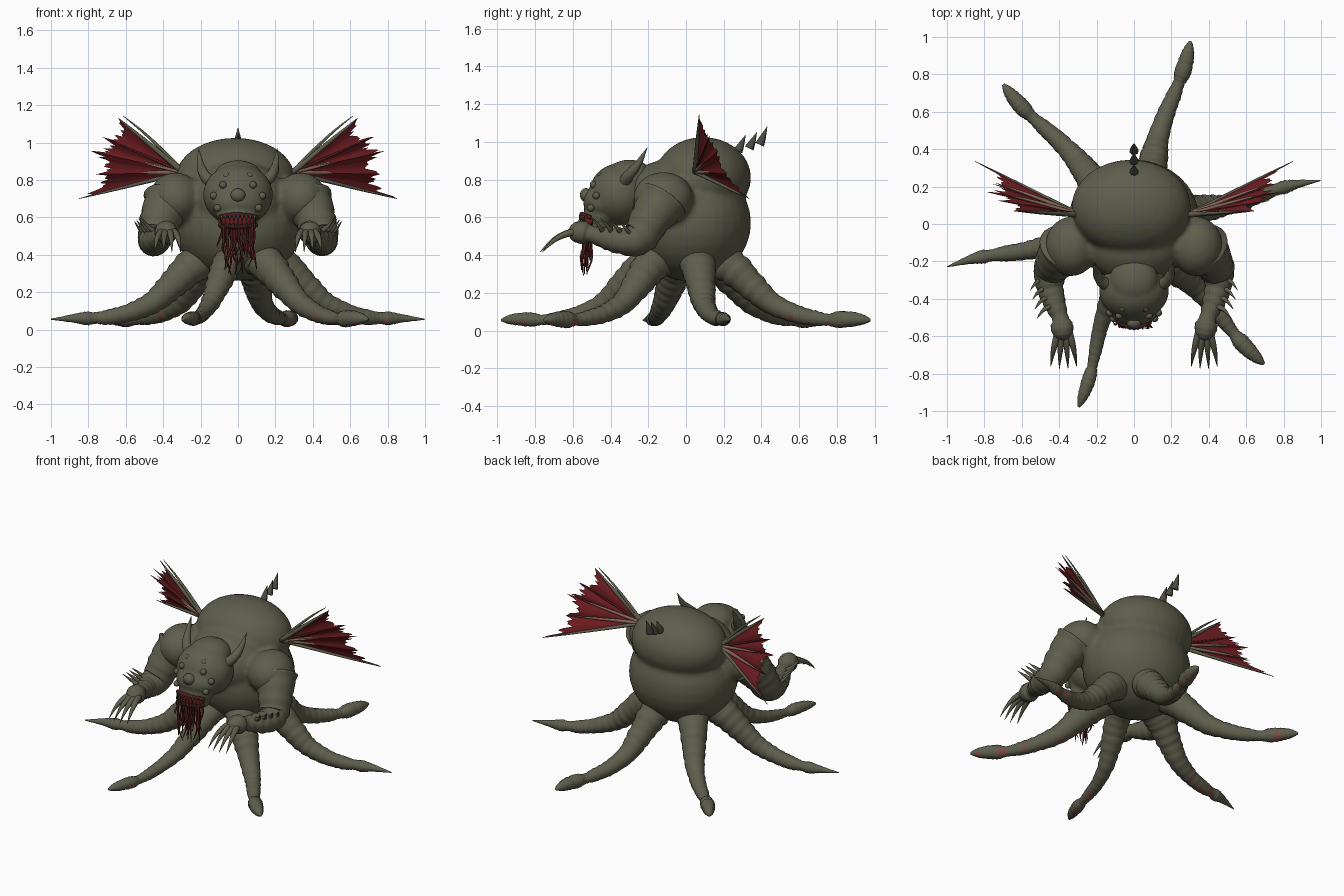
import bpy, bmesh, math, random
from mathutils import Vector, Matrix

random.seed(4)
if "Cube" in bpy.data.objects:
    bpy.data.objects.remove(bpy.data.objects["Cube"])


def material(name, rgb):
    m = bpy.data.materials.new(name)
    m.use_nodes = True
    m.diffuse_color = (*rgb, 1)
    m.node_tree.nodes["Principled BSDF"].inputs["Base Color"].default_value = (*rgb, 1)
    return m


SKIN = material("olive_skin", (0.112, 0.112, 0.075))
HORN = material("dark_horn", (0.07, 0.072, 0.052))
RED = material("membrane_red", (0.145, 0.011, 0.014))
BLOOD = material("dark_red", (0.08, 0.012, 0.013))
SORE = material("raw_flesh", (0.22, 0.075, 0.055))
TAN = material("tan_bone", (0.23, 0.13, 0.095))
SIDES = (("left", 1), ("right", -1))


def finish(bm, name, mats, smooth=True):
    bmesh.ops.recalc_face_normals(bm, faces=bm.faces)
    me = bpy.data.meshes.new(name)
    bm.to_mesh(me)
    bm.free()
    for m in mats:
        me.materials.append(m)
    for p in me.polygons:
        p.use_smooth = smooth
    ob = bpy.data.objects.new(name, me)
    bpy.context.collection.objects.link(ob)
    return ob


def spline(pts, t):
    """Catmull-Rom point on a list of 4D points, t from 0 to 1."""
    s = t * (len(pts) - 1)
    i = min(int(s), len(pts) - 2)
    f = s - i
    a, b, c, d = (Vector(pts[max(0, min(len(pts) - 1, i + k))]) for k in (-1, 0, 1, 2))
    return b + 0.5 * f * (c - a + f * (2 * a - 5 * b + 4 * c - d + f * (3 * (b - c) + d - a)))


def add_tube(bm, pts, rings=8, sides=8, wrinkle=0.0):
    """Round tube along (x, y, z, radius) points, with ring-like skin folds."""
    P = [spline(pts, i / rings) for i in range(rings + 1)]
    u, loops = Vector((0.31, 0.2, 0.93)), []
    for i, p in enumerate(P):
        t = (P[min(i + 1, rings)].xyz - P[max(i - 1, 0)].xyz).normalized()
        u = (u - t * u.dot(t)).normalized()
        v = t.cross(u)
        r = max(p.w, 0.001) * (1 + wrinkle * (math.sin(i * 1.9) + random.uniform(-.9, .9)))
        ang = [math.tau * j / sides for j in range(sides)]
        loops.append([bm.verts.new(p.xyz + r * (math.cos(a) * u + math.sin(a) * v)) for a in ang])
    for i in range(rings):
        for j in range(sides):
            k = (j + 1) % sides
            bm.faces.new((loops[i][j], loops[i][k], loops[i + 1][k], loops[i + 1][j]))
    bm.faces.new(loops[0])
    bm.faces.new(loops[-1])


def tubes(name, paths, mat, **kw):
    bm = bmesh.new()
    for p in paths:
        add_tube(bm, p, **kw)
    return finish(bm, name, [mat])


def balls(name, specs, mat, seg=32):
    bm = bmesh.new()
    for c, r in specs:
        mat4 = Matrix.Translation(c) @ Matrix.Diagonal((*r, 1))
        bmesh.ops.create_uvsphere(bm, u_segments=seg, v_segments=seg // 2, radius=1, matrix=mat4)
    return finish(bm, name, [mat])


def fuse(ob, voxel, rounds):
    """Blend overlapping balls into one fleshy surface."""
    m = ob.modifiers.new("fuse", "REMESH")
    m.mode, m.voxel_size, m.use_smooth_shade = "VOXEL", voxel, True
    s = ob.modifiers.new("soften", "SMOOTH")
    s.factor, s.iterations = 0.5, rounds


# Bloated torso with upper hump, shoulders and neck
torso = [((0, 0.025, 0.57), (0.35, 0.32, 0.31)), ((-0.015, 0.09, 0.81), (0.32, 0.255, 0.215)),
         ((0, -0.12, 0.7), (0.26, 0.2, 0.2)), ((0, -0.24, 0.69), (0.15, 0.14, 0.15))]
for _, s in SIDES:
    torso.append(((s * 0.335, -0.12, 0.7), (0.14, 0.16, 0.14)))
fuse(balls("torso", torso, SKIN), 0.016, 5)

# Head with sloping brow, muzzle and jaw
head = [((0, -0.355, 0.72), (0.187, 0.16, 0.165)), ((0, -0.3, 0.815), (0.13, 0.13, 0.09)),
        ((0, -0.435, 0.68), (0.145, 0.11, 0.1)), ((0, -0.45, 0.61), (0.115, 0.095, 0.08)),
        ((0, -0.46, 0.55), (0.1, 0.07, 0.045))]
fuse(balls("head", head, SKIN), 0.011, 4)

# Snout knob and clustered eyes
knobs = [((0, -0.53, 0.718), (0.04, 0.032, 0.037))]
for _, s in SIDES:
    for x, y, z in ((0.13, -0.475, 0.715), (0.08, -0.49, 0.773), (0.11, -0.505, 0.65), (0.06, -0.45, 0.82)):
        knobs.append(((s * x, y, z), (0.02, 0.02, 0.02)))
balls("snout_and_eyes", knobs, SKIN, 16)

# Horns
for side, s in SIDES:
    tubes(side + "_horn", [[(s * 0.13, -0.33, 0.78, 0.036), (s * 0.175, -0.305, 0.82, 0.03),
                            (s * 0.2, -0.255, 0.88, 0.02), (s * 0.21, -0.205, 0.97, 0.001)]],
          SKIN, rings=14, sides=12, wrinkle=0.04)

# Mouth: cavity, torn lips, teeth and hanging tendrils
balls("mouth_cavity", [((0, -0.51, 0.58), (0.098, 0.045, 0.048))], RED, 24)
lips = []
for z, bend in ((0.615, 0.015), (0.55, -0.01)):
    lips.append([(x * 0.1, -0.553 + 0.045 * x * x, z - bend * x * x, 0.012) for x in (-1, -.5, 0, .5, 1)])
tubes("lips", lips, BLOOD, rings=20, wrinkle=0.2)
teeth = []
for i in range(9):
    x = (i - 4) * 0.022
    y = -0.56 + 4 * x * x
    for z, d in ((0.61, -1), (0.545, 1)):
        teeth.append([(x, y, z, 0.008), (x, y - 0.008, z + d * 0.033, 0.001)])
tubes("teeth", teeth, HORN, rings=2, sides=6)


def jitter(k):
    return random.uniform(-k, k)


tendrils = []
for i in range(20):
    x, y = (i - 9.5) * 0.0088 + jitter(.004), random.uniform(-0.55, -0.51)
    drop = random.uniform(0.15, 0.29) - abs(x) * 0.5
    tendrils.append([(x, y, 0.56, 0.008), (x + jitter(.01), y + 0.01, 0.56 - drop * .4, 0.007),
                     (x * 1.1 + jitter(.02), y + jitter(.015), 0.56 - drop * .7, 0.006),
                     (x * 1.2 + jitter(.03), y + jitter(.015), 0.56 - drop, 0.002)])
tubes("mouth_tendrils", tendrils, BLOOD, rings=10, sides=6)

# Arms, claws and forearm spines
ARM = [(0.37, -0.12, 0.69, 0.135), (0.415, -0.19, 0.59, 0.108), (0.445, -0.25, 0.49, 0.092),
       (0.45, -0.33, 0.475, 0.074), (0.425, -0.42, 0.49, 0.06), (0.395, -0.5, 0.51, 0.044),
       (0.385, -0.55, 0.52, 0.062), (0.378, -0.6, 0.52, 0.045), (0.376, -0.625, 0.52, 0.01)]
for side, s in SIDES:
    tubes(side + "_arm", [[(s * x, y, z, r) for x, y, z, r in ARM]], SKIN,
          rings=48, sides=20, wrinkle=0.035)
    claws = []
    for k in (-1.5, -0.5, 0.5, 1.5):
        length = 0.2 - 0.012 * abs(k)
        claws.append([(s * (0.376 + k * f), -0.58 - length * t, 0.525 - drop, r) for f, t, drop, r in
                      ((0.02, 0, 0, .021), (0.031, .33, 0.015, .018), (0.04, .67, .05, .011), (0.046, 1, .11, .001))])
    tubes(side + "_claws", claws, SKIN, rings=9)
    spines = []
    for k in range(4):
        x, y, z = 0.495 - 0.012 * k, -0.29 - 0.05 * k, 0.5 + 0.008 * k
        spines.append([(s * (x - .015), y, z, 0.017), (s * (x + .025), y - 0.02, z + .03, 0.011),
                       (s * (x + .06), y - 0.065, z + .08, 0.001)])
    tubes(side + "_forearm_spines", spines, SKIN, rings=5, sides=6)

# Six wrinkled legs around the belly, as (distance, height, radius)
LEG = [(0.13, 0.41, 0.1), (0.25, 0.34, 0.094), (0.36, 0.24, 0.077), (0.47, 0.145, 0.06),
       (0.6, 0.09, 0.048), (0.71, 0.066, 0.041)]
CLUB = [(0.79, 0.057, 0.032), (0.85, 0.058, 0.044), (0.92, 0.06, 0.04),
        (0.98, 0.058, 0.028), (1.022, 0.055, 0.008)]
POINT = [(0.78, 0.062, 0.031), (0.83, 0.06, 0.036), (0.9, 0.06, 0.023), (1.024, 0.055, 0.003)]
for i in range(6):
    a = math.radians(13 + 60 * i)
    thick = 0.84 if i == 4 else 1
    path = []
    for d, z, r in LEG + (POINT if i % 3 == 0 else CLUB):
        b = a + 0.012 * (-1) ** i * math.sin(d * 9) / d
        path.append((d * math.cos(b), d * math.sin(b), z, r * thick))
    bm = bmesh.new()
    add_tube(bm, path, rings=80, sides=18, wrinkle=0.035)
    bm.normal_update()
    # raw patches along the underside
    spots = [spline(path, random.uniform(0.3, 0.88)) for _ in range(9)]
    for p in spots:
        target = p.xyz + p.w * Vector((jitter(1), jitter(1), -0.55)).normalized()
        for f in bm.faces:
            if (f.calc_center_median() - target).length < 0.019:
                f.material_index = 1
    finish(bm, "leg_%d" % (i + 1), [SKIN, SORE])

# Row of back spikes
spikes = []
for y, z, h in ((0.28, 0.95, 0.085), (0.34, 0.965, 0.085), (0.395, 0.985, 0.095)):
    spikes.append([(0, y - .005, z, 0.025), (0, y + 0.012, z + h * .4, 0.017), (0, y + 0.035, z + h, 0.001)])
tubes("back_spikes", spikes, HORN, rings=6)

# Tattered wings: finger bones with a ragged membrane between them
ROOT = Vector((0.29, 0.05, 0.84))
TIPS = [Vector(p) for p in ((0.64, 0.07, 1.13), (0.725, 0.125, 1.03), (0.785, 0.17, 0.955),
                            (0.76, 0.215, 0.83), (0.85, 0.335, 0.7))]
STEPS = 14


def bone(flip, tip, r, reach=1.0, shift=(0, 0, 0)):
    pts = []
    for q, w in ((0, 1), (.35, .8), (.7, .55), (1, .12)):
        p = flip * (ROOT.lerp(tip, q * reach) + Vector(shift) * math.sin(q * 2))
        pts.append((*p, r * w))
    return pts


for side, s in SIDES:
    flip = Vector((s, 1, 1))
    bm = bmesh.new()
    rows = []
    for a, b in zip(TIPS, TIPS[1:]):
        for k in range(STEPS + 1):
            f = k / STEPS
            reach = 1 - 0.09 * math.sin(math.pi * f) - random.uniform(0, 0.13) * (0 < k < STEPS)
            sag = Vector((0, 0.015, 0)) * math.sin(math.pi * f)
            edge = a.lerp(b, f)
            rows.append([bm.verts.new(flip * (ROOT.lerp(edge, reach * q) + sag * q))
                         for q in (0.08, 0.4, 0.75, 1)])
    for r0, r1 in zip(rows, rows[1:]):
        for q in range(3):
            if (r0[q].co - r1[q].co).length > 1e-5:
                bm.faces.new((r0[q], r1[q], r1[q + 1], r0[q + 1]))
    bmesh.ops.remove_doubles(bm, verts=bm.verts, dist=0.0003)
    finish(bm, side + "_wing_membrane", [RED], smooth=False)

    behind = (0, 0.012, 0.006)
    tubes(side + "_wing_arm", [bone(flip, TIPS[0], 0.017),
                               bone(flip, TIPS[0], 0.012, 0.98, (-0.02, 0, 0.02)),
                               bone(flip, TIPS[-1], 0.013)], SKIN, rings=10)
    tubes(side + "_wing_finger", [bone(flip, TIPS[1], 0.009)], BLOOD, rings=8, sides=6)
    tubes(side + "_wing_bare_bones", [bone(flip, TIPS[2], 0.013, 0.85, behind),
                                      bone(flip, TIPS[3], 0.014, 0.95, behind),
                                      bone(flip, TIPS[2], 0.011, 0.5, (0, -0.008, 0))],
          TAN, rings=8, sides=6)
